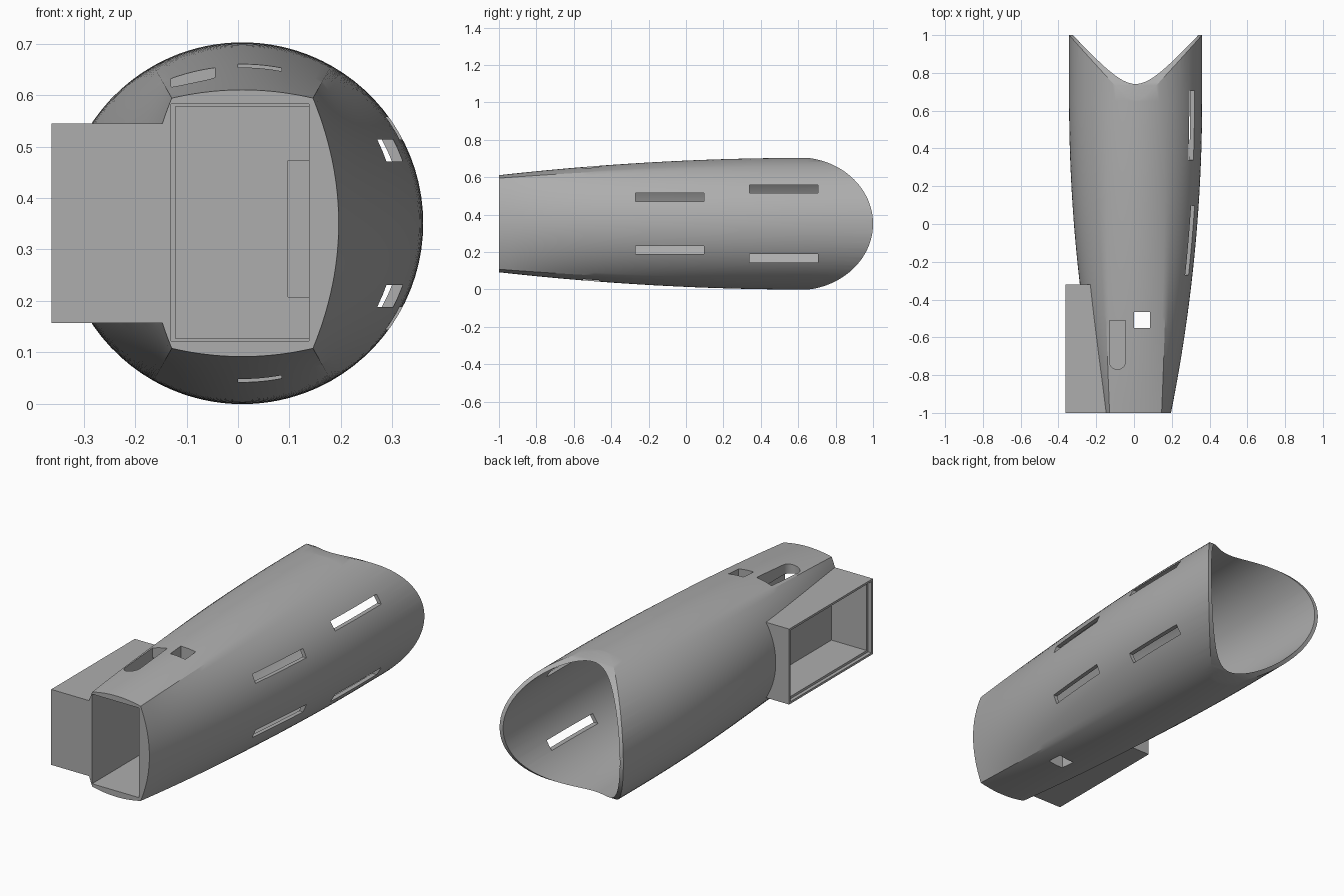
import bpy, bmesh, math

cube = bpy.data.objects.get("Cube")
if cube:
    bpy.data.objects.remove(cube)

CX, CZ, R = 0.0085, 0.351, 0.352      # tube axis and rear radius
HX, HZ = 0.1375, 0.2435               # corners of the front section
BX, BZ = 0.05, 0.016                  # bulge of its sides and top

grey = bpy.data.materials.new("plain_grey")
grey.use_nodes = True
grey.diffuse_color = (0.42, 0.42, 0.42, 1)
grey.node_tree.nodes["Principled BSDF"].inputs["Base Color"].default_value = grey.diffuse_color


def finish(name, bm):
    bmesh.ops.recalc_face_normals(bm, faces=bm.faces)
    me = bpy.data.meshes.new(name)
    bm.to_mesh(me)
    bm.free()
    me.materials.append(grey)
    ob = bpy.data.objects.new(name, me)
    bpy.context.collection.objects.link(ob)
    return ob


def section(e, inset):
    """Four arcs between corners, blended (e from 0 to 1) into a circle."""
    corner = math.atan2(HZ, HX)
    pts = []
    for side in range(4):
        upright = side % 2 == 0
        sign = 1 if side < 2 else -1
        half = corner if upright else math.pi / 2 - corner
        n = 28 if upright else 20
        for i in range(n):
            s = 2 * i / n - 1
            if upright:
                x, z = HX + BX * (1 - s * s), HZ * s
            else:
                x, z = -HX * s, HZ + BZ * (1 - s * s)
            a = side * math.pi / 2 + s * half
            x = sign * x * (1 - e) + R * math.cos(a) * e
            z = sign * z * (1 - e) + R * math.sin(a) * e
            k = 1 - inset / math.hypot(x, z)
            pts.append((CX + x * k, CZ + z * k))
    return pts


def loft(name, y0, y1, inset):
    """Tapered tube body that runs straight behind y = 0.65."""
    bm = bmesh.new()
    rings = []
    steps = 26
    ys = [y0 + (0.65 - y0) * i / steps for i in range(steps + 1)] + [y1]
    for y in ys:
        t = min((y + 1) / 1.65, 1)
        e = 1 - (1 - t) ** 2
        rings.append([bm.verts.new((x, y, z)) for x, z in section(e, inset)])
    for a, b in zip(rings, rings[1:]):
        for i in range(len(a)):
            j = (i + 1) % len(a)
            bm.faces.new((a[i], a[j], b[j], b[i]))
    bm.faces.new(rings[0])
    bm.faces.new(rings[-1])
    return finish(name, bm)


def box(name, xs, ys, zs):
    bm = bmesh.new()
    bmesh.ops.create_cube(bm, size=1)
    for v in bm.verts:
        v.co = [r[0] if c < 0 else r[1] for c, r in zip(v.co, (xs, ys, zs))]
    return finish(name, bm)


def prism(name, pts, axis, lo, hi):
    """Extrude a flat outline along x (axis 0) or z (axis 2)."""
    bm = bmesh.new()
    place = (lambda p: (lo, p[0], p[1])) if axis == 0 else (lambda p: (p[0], p[1], lo))
    face = bm.faces.new([bm.verts.new(place(p)) for p in pts])
    moved = bmesh.ops.extrude_face_region(bm, geom=[face])["geom"]
    for v in moved:
        if isinstance(v, bmesh.types.BMVert):
            v.co[axis] = hi
    return finish(name, bm)


shell = loft("tube_shell", -1, 1.1, 0)


def apply_boolean(tool, operation="DIFFERENCE"):
    bpy.context.view_layer.objects.active = shell
    m = shell.modifiers.new(tool.name, "BOOLEAN")
    m.object, m.operation, m.solver = tool, operation, "EXACT"
    bpy.ops.object.modifier_apply(modifier=m.name)
    bpy.data.objects.remove(tool)


# Rounded rear end
arc = [math.pi * (i / 64 - 0.5) for i in range(65)]
outline = [(0.6 + 0.4 * math.cos(a), CZ + 0.355 * math.sin(a)) for a in arc]
outline += [(0.6, 1), (-1.5, 1), (-1.5, -0.3), (0.6, -0.3)]
apply_boolean(prism("rear_profile", outline, 0, -1, 1), "INTERSECT")

# Side compartment body
apply_boolean(box("side_box", (-0.363, -0.1), (-1, -0.32), (0.157, 0.545)), "UNION")

# Rear cavity, stepped front cavity and its shallow recess
apply_boolean(loft("rear_cavity", -0.3, 1.3, 0.02))
apply_boolean(box("front_cavity", (-0.13, 0.138), (-1.2, -0.42), (0.122, 0.583)))
apply_boolean(box("cavity_step", (-0.122, 0.138), (-0.5, -0.36), (0.127, 0.578)))
apply_boolean(box("cavity_recess", (0.097, 0.138), (-0.4, -0.34), (0.207, 0.473)))

# Side compartment pocket and rim rebate
apply_boolean(box("side_pocket", (-0.5, -0.145), (-0.975, -0.345), (0.18, 0.522)))
apply_boolean(box("side_rebate", (-0.5, -0.345), (-0.988, -0.332), (0.168, 0.534)))

# Square hole through top and bottom
apply_boolean(box("square_hole", (0, 0.085), (-0.55, -0.465), (-0.2, 1)))

# Top slot with a rounded front
slot = [(-0.13, -0.51), (-0.045, -0.51)]
for i in range(17):
    a = -math.pi * i / 16
    slot.append((-0.0875 + 0.0425 * math.cos(a), -0.727 + 0.0425 * math.sin(a)))
apply_boolean(prism("top_slot", slot, 2, 0.4, 1))

# Side slots, mirrored above and below the axis
for y0, lo, hi in ((-0.27, 0.12, 0.163), (0.34, 0.163, 0.207)):
    for s in (-1, 1):
        zs = sorted((CZ + s * lo, CZ + s * hi))
        apply_boolean(box("side_slot", (0.15, 0.6), (y0, y0 + 0.367), zs))

bpy.ops.object.select_all(action="DESELECT")
shell.select_set(True)
bpy.context.view_layer.objects.active = shell
bpy.ops.object.shade_smooth_by_angle(angle=math.radians(25))
